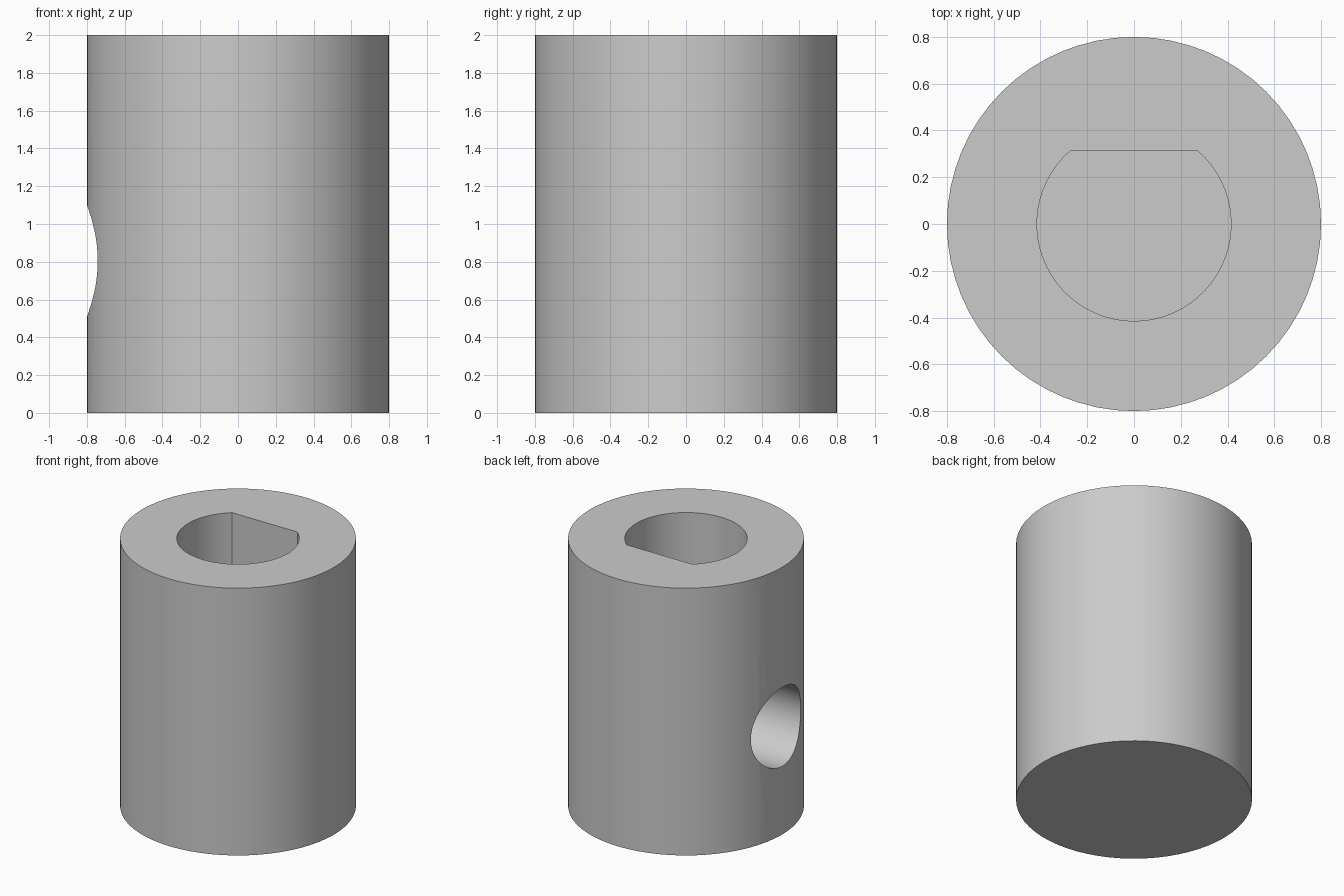
import bpy, bmesh, math

if "Cube" in bpy.data.objects:
    bpy.data.objects.remove(bpy.data.objects["Cube"])

HEIGHT, RADIUS = 2.0, 0.8
BORE_R, BORE_FLAT, BORE_FLOOR = 0.415, 0.315, 0.4
SCREW_R, SCREW_Z = 0.295, 0.805

grey = bpy.data.materials.new("plain grey")
grey.diffuse_color = (0.6, 0.6, 0.6, 1)
grey.use_nodes = True
grey.node_tree.nodes["Principled BSDF"].inputs["Base Color"].default_value = grey.diffuse_color


def prism(name, outline, z0, z1):
    """Extrude a flat outline from z0 up to z1."""
    bm = bmesh.new()
    face = bm.faces.new([bm.verts.new((x, y, z0)) for x, y in outline])
    top = bmesh.ops.extrude_face_region(bm, geom=[face])["geom"]
    bmesh.ops.translate(bm, vec=(0, 0, z1 - z0),
                        verts=[v for v in top if isinstance(v, bmesh.types.BMVert)])
    bmesh.ops.recalc_face_normals(bm, faces=bm.faces)
    mesh = bpy.data.meshes.new(name)
    bm.to_mesh(mesh)
    bm.free()
    mesh.materials.append(grey)
    obj = bpy.data.objects.new(name, mesh)
    bpy.context.collection.objects.link(obj)
    return obj


def arc(radius, start, end, count):
    return [(radius * math.cos(start + (end - start) * i / count),
             radius * math.sin(start + (end - start) * i / count)) for i in range(count + 1)]


# Solid round collar
collar = prism("collar", arc(RADIUS, 0, math.tau, 64)[:-1], 0, HEIGHT)

# D-shaped blind bore, flat side towards the back
a = math.asin(BORE_FLAT / BORE_R)
bore = prism("bore_cutter", arc(BORE_R, math.pi - a, math.tau + a, 48), BORE_FLOOR, HEIGHT + 0.2)

# Set screw hole from the left side into the bore
screw = prism("screw_hole_cutter", arc(SCREW_R, 0, math.tau, 64)[:-1], 0, 1)
screw.rotation_euler = (0, -math.pi / 2, 0)
screw.location = (0, 0, SCREW_Z)

# Cut both holes
for cutter in (bore, screw):
    cutter.hide_render = True
    cutter.hide_set(True)
    cut = collar.modifiers.new(cutter.name, "BOOLEAN")
    cut.operation, cut.solver, cut.object = "DIFFERENCE", "EXACT", cutter

bpy.context.view_layer.objects.active = collar
collar.select_set(True)
for name in [m.name for m in collar.modifiers]:
    bpy.ops.object.modifier_apply(modifier=name)
for cutter in (bore, screw):
    bpy.data.objects.remove(cutter)
bpy.ops.object.shade_smooth_by_angle(angle=math.radians(30))
